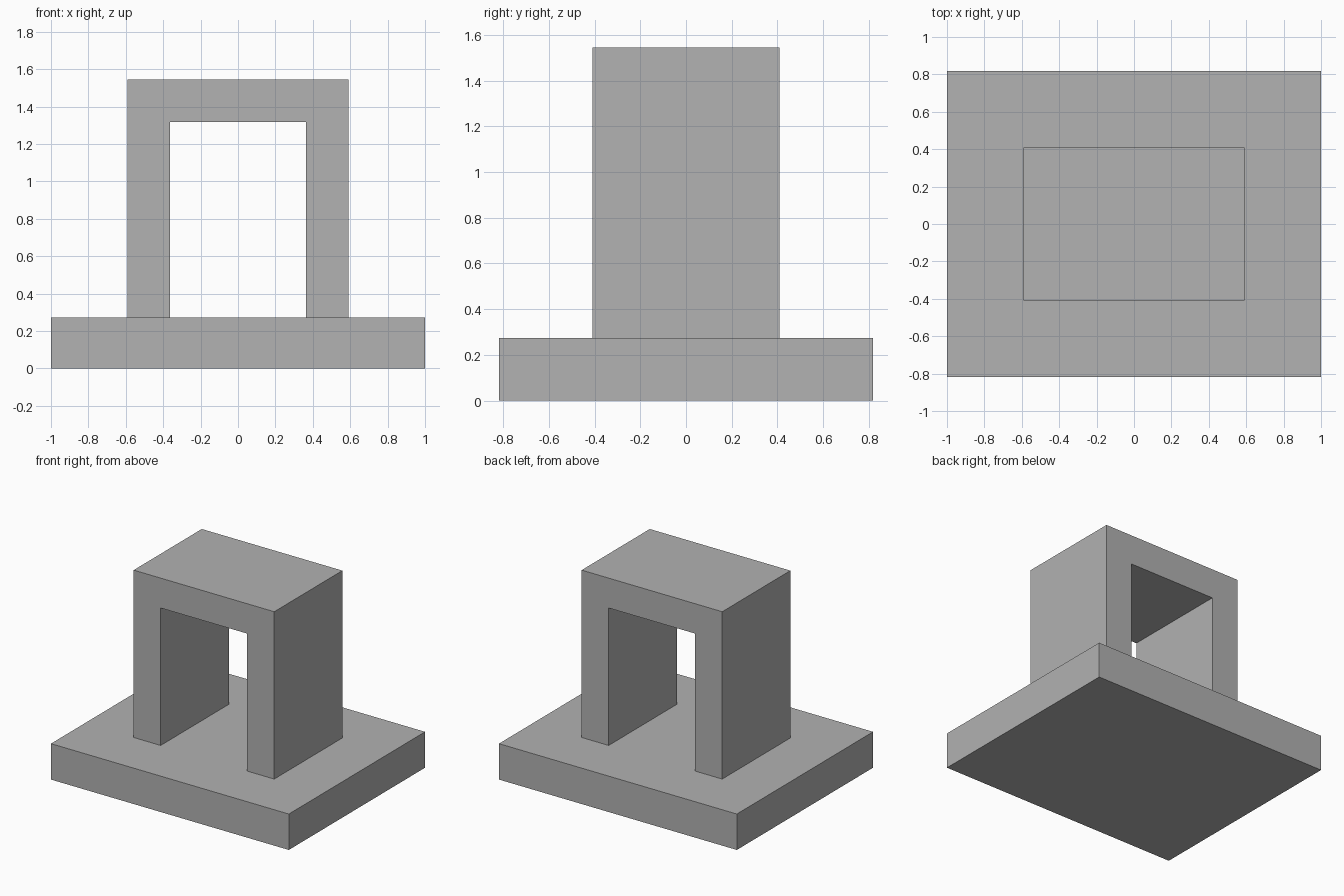
import bpy
import bmesh
from mathutils import Vector

default = bpy.data.objects.get("Cube")
if default:
    bpy.data.objects.remove(default, do_unlink=True)

# Single plain grey
grey = bpy.data.materials.new("plain grey")
grey.use_nodes = True
grey.diffuse_color = (0.445, 0.445, 0.445, 1)
shader = next(n for n in grey.node_tree.nodes if n.type == "BSDF_PRINCIPLED")
shader.inputs["Base Color"].default_value = grey.diffuse_color


def extruded_part(name, profile, depth):
    """Extrude an x-z profile along y, centred on y = 0."""
    bm = bmesh.new()
    face = bm.faces.new([bm.verts.new((x, -depth / 2, z)) for x, z in profile])
    result = bmesh.ops.extrude_face_region(bm, geom=[face])
    moved = [v for v in result["geom"] if isinstance(v, bmesh.types.BMVert)]
    bmesh.ops.translate(bm, verts=moved, vec=Vector((0, depth, 0)))
    bmesh.ops.recalc_face_normals(bm, faces=bm.faces)
    mesh = bpy.data.meshes.new(name)
    bm.to_mesh(mesh)
    bm.free()
    mesh.materials.append(grey)
    obj = bpy.data.objects.new(name, mesh)
    bpy.context.collection.objects.link(obj)
    return obj


def mirrored(half):
    """Complete a right-hand half outline with its mirror image."""
    return half + [(-x, z) for x, z in reversed(half)]


base_top = 0.273
arch_top = 1.545
wall = 0.227
outer = 0.591
inner = outer - wall

# Flat rectangular base slab
extruded_part("base_slab", mirrored([(1, 0), (1, base_top)]), 1.636)

# Square arch: two walls joined by a thick lintel
extruded_part("arch", mirrored([
    (inner, arch_top - wall), (inner, base_top),
    (outer, base_top), (outer, arch_top),
]), 0.818)
